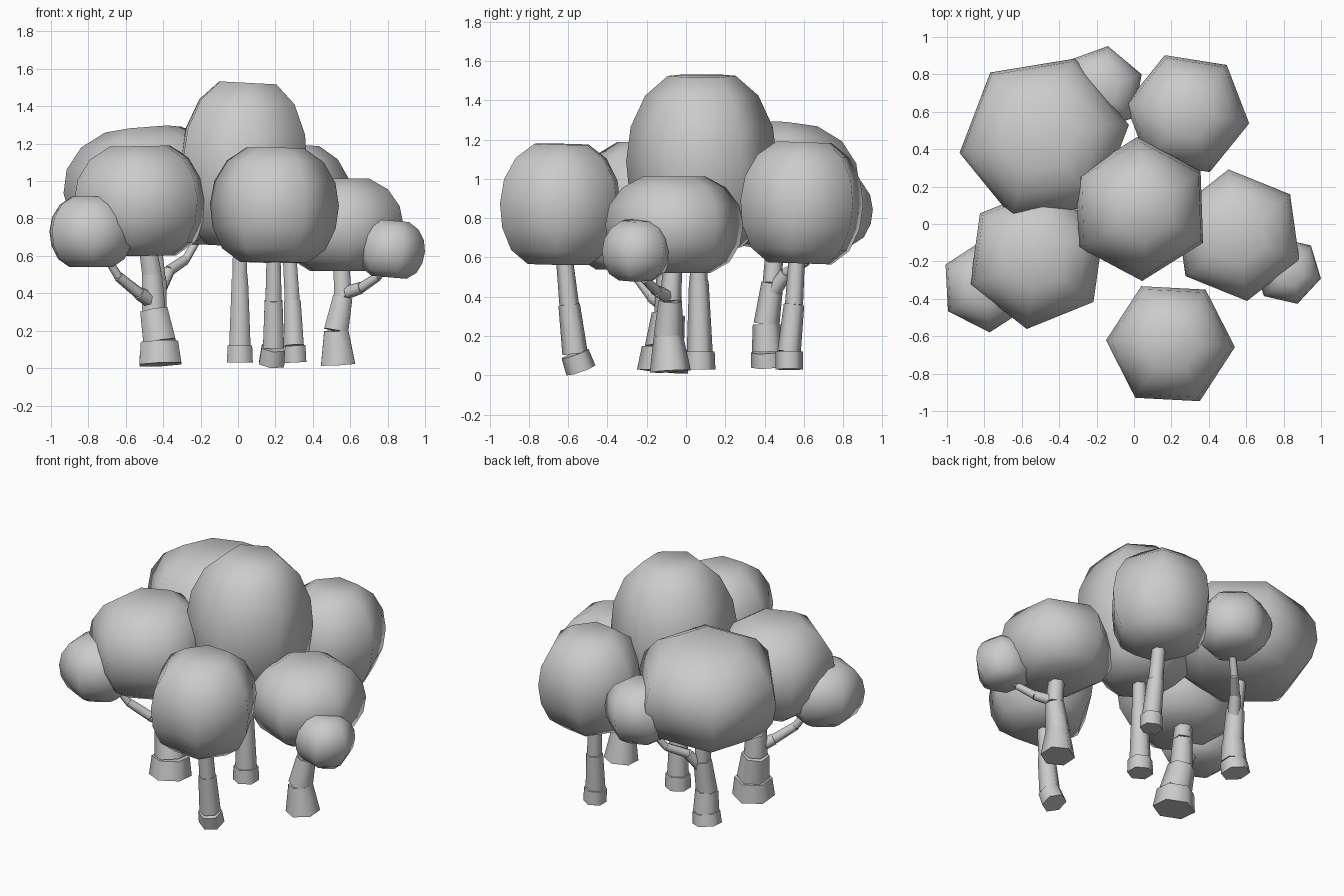
import bpy, bmesh, math
from mathutils import Vector, Matrix

SIDES = 6
# Crown outline as (height, radius) fractions, fuller towards the bottom
PROFILE = [(-1, 0.52), (-0.77, 0.80), (-0.4, 0.955), (0, 1.0), (0.4, 0.94), (0.76, 0.75), (0.99, 0.45)]


def finish(bm, name):
    bmesh.ops.recalc_face_normals(bm, faces=bm.faces)
    me = bpy.data.meshes.new(name)
    bm.to_mesh(me)
    bm.free()
    ob = bpy.data.objects.new(name, me)
    bpy.context.collection.objects.link(ob)
    bpy.ops.object.select_all(action='DESELECT')
    ob.select_set(True)
    bpy.context.view_layer.objects.active = ob
    bpy.ops.object.shade_smooth_by_angle(angle=math.radians(64))
    return ob


def canopy(name, x, y, r, z0, z1, turn, tilt=(0, 0)):
    """Six-sided rounded crown filling the height z0..z1."""
    bm = bmesh.new()
    half, cz = (z1 - z0) / 2, (z0 + z1) / 2
    rings = []
    for h, f in PROFILE:
        rings.append([bm.verts.new((r * f * math.cos(math.radians(turn + 60 * i)),
                                    r * f * math.sin(math.radians(turn + 60 * i)), h * half))
                      for i in range(SIDES)])
    for lo, hi in zip(rings, rings[1:]):
        for i in range(SIDES):
            j = (i + 1) % SIDES
            bm.faces.new((lo[i], lo[j], hi[j], hi[i]))
    bm.faces.new(rings[0])
    bm.faces.new(rings[-1])
    rot = Matrix.Rotation(math.radians(tilt[0]), 4, 'X') @ Matrix.Rotation(math.radians(tilt[1]), 4, 'Y')
    bm.transform(Matrix.Translation((x, y, cz)) @ rot)
    return finish(bm, name)


def limb(name, path, radii):
    """Chain of tapered six-sided segments; radii holds (start, end) per segment."""
    bm = bmesh.new()
    pts = [Vector(p) for p in path]
    for a, b, (r1, r2) in zip(pts, pts[1:], radii):
        d = b - a
        q = Vector((0, 0, 1)).rotation_difference(d.normalized()).to_matrix().to_4x4()
        bmesh.ops.create_cone(bm, cap_ends=True, segments=SIDES, radius1=r1, radius2=r2,
                              depth=d.length, matrix=Matrix.Translation((a + b) / 2) @ q)
    return finish(bm, name)


# Main crowns
canopy("back_left_canopy", -0.48, 0.455, 0.46, 0.66, 1.28, 9, (-4, -5))
canopy("back_right_canopy", 0.285, 0.59, 0.335, 0.57, 1.19, -9, (-2, 0))
canopy("centre_canopy", 0.03, 0.08, 0.385, 0.65, 1.53, 32, (0, 3))
canopy("right_canopy", 0.555, -0.06, 0.355, 0.52, 1.015, -22)
canopy("front_canopy", 0.195, -0.64, 0.345, 0.565, 1.18, -3, (-1, 1))
canopy("left_canopy", -0.52, -0.18, 0.385, 0.6, 1.19, 22, (0, -1))

# Small side crowns
canopy("left_side_canopy", -0.785, -0.33, 0.25, 0.54, 0.92, 33)
canopy("right_side_canopy", 0.82, -0.25, 0.185, 0.485, 0.79, -13, (0, 5))
canopy("back_side_canopy", -0.18, 0.72, 0.235, 0.66, 1.03, 20)

# Trunks with flared feet
limb("left_trunk", [(-0.415, -0.12, 0.02), (-0.42, -0.11, 0.14), (-0.45, -0.09, 0.31),
                    (-0.46, -0.09, 0.5), (-0.5, -0.12, 0.75)],
     [(0.13, 0.115), (0.1, 0.085), (0.072, 0.062), (0.06, 0.05)])
limb("right_trunk", [(0.535, -0.08, 0.02), (0.525, -0.09, 0.2), (0.56, -0.08, 0.38), (0.55, -0.06, 0.65)],
     [(0.105, 0.075), (0.075, 0.06), (0.055, 0.045)])
limb("front_trunk", [(0.18, -0.535, 0.025), (0.19, -0.565, 0.11), (0.19, -0.595, 0.36), (0.19, -0.63, 0.7)],
     [(0.078, 0.073), (0.065, 0.055), (0.05, 0.04)])
limb("centre_trunk", [(0.01, 0.07, 0.03), (0.01, 0.07, 0.12), (0.01, 0.065, 0.48), (0.01, 0.06, 0.8)],
     [(0.08, 0.076), (0.066, 0.05), (0.046, 0.04)])
limb("back_right_trunk", [(0.305, 0.525, 0.03), (0.3, 0.525, 0.12), (0.29, 0.55, 0.36), (0.27, 0.57, 0.7)],
     [(0.07, 0.07), (0.06, 0.052), (0.046, 0.04)])
limb("back_left_trunk", [(-0.45, 0.42, 0.045), (-0.44, 0.415, 0.12), (-0.44, 0.41, 0.26), (-0.43, 0.44, 0.47),
                         (-0.46, 0.46, 0.8)],
     [(0.09, 0.085), (0.08, 0.07), (0.066, 0.056), (0.05, 0.04)])

# Branches carrying the side crowns
limb("left_branch", [(-0.45, -0.1, 0.35), (-0.53, -0.17, 0.4), (-0.64, -0.24, 0.49), (-0.74, -0.3, 0.65)],
     [(0.042, 0.036), (0.032, 0.028), (0.025, 0.02)])
limb("right_branch", [(0.57, -0.09, 0.4), (0.66, -0.15, 0.43), (0.75, -0.21, 0.49), (0.81, -0.25, 0.58)],
     [(0.036, 0.032), (0.028, 0.024), (0.022, 0.018)])
limb("back_branch", [(-0.42, 0.44, 0.42), (-0.37, 0.51, 0.52), (-0.28, 0.61, 0.58), (-0.18, 0.7, 0.75)],
     [(0.04, 0.035), (0.03, 0.027), (0.025, 0.02)])
